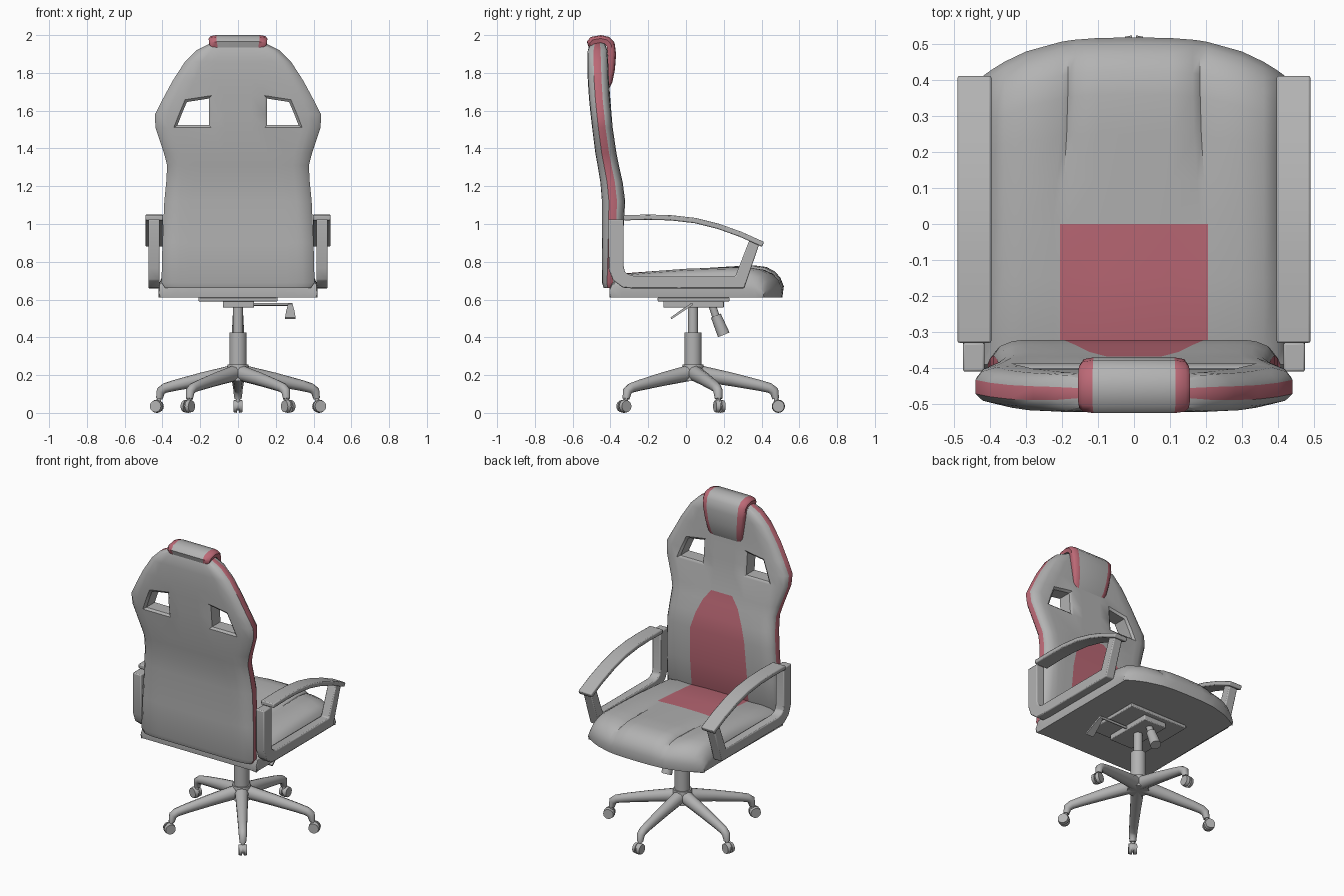
import bpy, bmesh, math
from mathutils import Vector, Matrix

if "Cube" in bpy.data.objects:
    bpy.data.objects.remove(bpy.data.objects["Cube"])

def material(name, rgb):
    m = bpy.data.materials.new(name)
    m.diffuse_color = (*rgb, 1)
    m.use_nodes = True
    m.node_tree.nodes["Principled BSDF"].inputs["Base Color"].default_value = m.diffuse_color
    return m

GREY = material("grey", (0.45, 0.45, 0.45))
RED = material("red", (0.50, 0.14, 0.18))

def finish(name, bm, angle=40, bevel=0):
    bmesh.ops.recalc_face_normals(bm, faces=bm.faces)
    me = bpy.data.meshes.new(name)
    bm.to_mesh(me)
    bm.free()
    ob = bpy.data.objects.new(name, me)
    bpy.context.collection.objects.link(ob)
    me.materials.append(GREY)
    me.materials.append(RED)
    if bevel:
        b = ob.modifiers.new("bevel", 'BEVEL')
        b.width, b.segments, b.limit_method = bevel, 2, 'ANGLE'
    for o in bpy.context.selected_objects:
        o.select_set(False)
    ob.select_set(True)
    bpy.context.view_layer.objects.active = ob
    bpy.ops.object.shade_smooth_by_angle(angle=math.radians(angle))
    return ob

def loft(bm, rings, closed=True, caps=True, red=None, skip=None):
    """Join rings of points with quads; red/skip are rules on (row, column)."""
    vs = [[bm.verts.new(p) for p in r] for r in rings]
    n = len(vs[0])
    for i in range(len(vs) - 1):
        for j in range(n if closed else n - 1):
            if skip and skip(i, j):
                continue
            k = (j + 1) % n
            f = bm.faces.new((vs[i][j], vs[i][k], vs[i + 1][k], vs[i + 1][j]))
            if red and red(i, j):
                f.material_index = 1
    if caps and closed:
        bm.faces.new(vs[0])
        bm.faces.new(vs[-1])
    return vs

def sweep(bm, path, sizes, side, n=4, matrix=Matrix()):
    """Mitred sweep; sizes are (half width along side, half height)."""
    pts = [Vector(p) for p in path]
    side = Vector(side)
    rings = []
    for i, p in enumerate(pts):
        d0 = (p - pts[i - 1]).normalized() if i else None
        d1 = (pts[i + 1] - p).normalized() if i < len(pts) - 1 else None
        t = ((d0 or d1) + (d1 or d0)).normalized()
        mitre = 1 / max(0.4, t.dot(d0 or d1))
        up = side.cross(t).normalized()
        w, h = sizes[i] if isinstance(sizes, list) else sizes
        r = math.sqrt(2) if n == 4 else 1.0
        ring = []
        for k in range(n):
            a = 2 * math.pi * (k + 0.5) / n
            ring.append(matrix @ (p + side * (w * r * math.cos(a)) + up * (h * r * mitre * math.sin(a))))
        rings.append(ring)
    loft(bm, rings)

def cylinder(bm, r1, r2, a, b, seg=20):
    a, b = Vector(a), Vector(b)
    rot = (b - a).to_track_quat('Z', 'Y').to_matrix().to_4x4()
    bmesh.ops.create_cone(bm, cap_ends=True, segments=seg, radius1=r1, radius2=r2, depth=(b - a).length,
                          matrix=Matrix.Translation((a + b) / 2) @ rot)

def box(bm, lo, hi):
    lo, hi = Vector(lo), Vector(hi)
    bmesh.ops.create_cube(bm, size=1, matrix=Matrix.Translation((lo + hi) / 2) @ Matrix.Diagonal((*(hi - lo), 1)))

# Backrest: stacked sections (z, half width, front y, back y, panel x, window inner x, window outer x)
ROWS = [(.66, .385, -.37, -.435, .19, .25, .30), (.69, .405, -.355, -.445, .205, .26, .31),
        (.90, .40, -.335, -.445, .205, .26, .31), (1.12, .39, -.322, -.445, .195, .25, .31),
        (1.22, .38, -.335, -.453, .165, .23, .30), (1.31, .375, -.355, -.468, .125, .19, .29),
        (1.375, .392, -.368, -.48, .075, .16, .30), (1.51, .437, -.388, -.497, .07, .14, .34),
        (1.58, .44, -.394, -.505, .07, .14, .313), (1.68, .40, -.402, -.513, .07, .14, .28),
        (1.76, .345, -.408, -.52, .07, .13, .23), (1.86, .28, -.412, -.522, .06, .12, .19),
        (1.92, .22, -.416, -.52, .05, .09, .14), (1.96, .14, -.43, -.505, .03, .06, .09)]
WIN = (7, 8)
rings = []
for z, w, yf, yb, p, a, b in ROWS:
    t = yf - yb
    half = [(0, yf), (p, yf), (a, yf), (b, yf), (w * .87, yf - .004), (w - .018, yf - .14 * t),
            (w, yf - .35 * t), (w, yf - .7 * t), (w - .02, yb + .13 * t), (w * .85, yb + .003),
            (b, yb), (a, yb), (p, yb), (0, yb)]
    full = half + [(-x, y) for x, y in half[12:0:-1]]
    rings.append([(x, y, z - (.022 if z == 1.68 and abs(x) > .2 else 0)) for x, y in full])
bm = bmesh.new()
vs = loft(bm, rings,
          red=lambda i, j: j in (6, 19) or (j in (0, 25) and ROWS[i][0] < 1.37),
          skip=lambda i, j: i in WIN and j in (2, 10, 15, 23))
# Window tunnels with a sunken rim
for fa, fb, ba, bb in ((2, 3, 11, 10), (24, 23, 15, 16)):
    def loop(a, b):
        return [vs[7][a], vs[7][b], vs[8][b], vs[9][b], vs[9][a], vs[8][a]]
    def inner(vl, dy):
        c = sum((v.co for v in vl), Vector()) / len(vl)
        return [bm.verts.new(v.co.lerp(c, .17) + Vector((0, dy, 0))) for v in vl]
    front, back = loop(fa, fb), loop(ba, bb)
    chain = [front, inner(front, -.012), inner(back, .012), back]
    for r0, r1 in zip(chain, chain[1:]):
        for k in range(6):
            q = (k + 1) % 6
            bm.faces.new((r0[k], r0[q], r1[q], r1[k]))
finish("backrest", bm)

# Head pillow: (y, z, half width) path draped over the top
PATH = [(-.515, 1.935, .145), (-.525, 1.965, .152), (-.505, 1.99, .155), (-.45, 2.0, .155), (-.405, 1.99, .155),
        (-.378, 1.96, .153), (-.37, 1.90, .15), (-.376, 1.82, .138), (-.39, 1.75, .125), (-.415, 1.70, .11)]
rings = []
for y, z, w in PATH:
    o = Vector((0, y, z))
    c = Vector((0, -.46, min(z, 1.92)))
    prof = [(-.96, .5), (-1, .22), (-.93, .06), (-.74, 0), (.74, 0), (.93, .06), (1, .22), (.96, .5)]
    rings.append([o.lerp(c, d) + Vector((f * w, 0, 0)) for f, d in prof])
bm = bmesh.new()
loft(bm, rings, red=lambda i, j: j in (0, 1, 2, 4, 5, 6))
finish("head_pillow", bm, 50)

# Seat: rows (y, height factor, centre z, bolster z, groove x, groove depth)
SEAT = [(-.40, .01, .73, .725, .205, 0), (-.405, .5, .73, .725, .205, 0), (-.39, .9, .735, .73, .205, 0),
        (-.34, 1, .738, .735, .205, 0), (-.15, 1, .752, .752, .205, 0), (0, 1, .762, .763, .205, 0),
        (.12, 1, .768, .767, .195, .006), (.25, 1, .776, .77, .187, .014), (.36, 1, .781, .77, .184, .016),
        (.425, .95, .781, .768, .183, .016), (.47, .82, .78, .767, .183, .016), (.50, .62, .78, .765, .183, .016),
        (.518, .35, .78, .76, .183, .012), (.51, .01, .78, .76, .183, 0)]
rings = []
for y, k, zc, zb, g, d in SEAT:
    half = [(0, zc), (.1, zc - .001), (g - .02, zc - .005), (g, (zc + zb) / 2 - .004 - d), (g + .02, zb - .003),
            (.3, zb), (.36, zb - .008), (.395, zb - .03), (.415, .69), (.42, .66), (.412, .61)]
    full = [(-x, z) for x, z in half[:0:-1]] + half
    front = min(1, max(0, (y - .1) / .3))
    rings.append([(x, y - .1 * front * abs(x / .41) ** 3, .61 + (z - .61) * k) for x, z in full])
bm = bmesh.new()
loft(bm, rings, closed=False, red=lambda i, j: SEAT[i][0] < 0 and 7 <= j <= 12 and i > 1)
bmesh.ops.holes_fill(bm, edges=bm.edges[:], sides=0)
finish("seat", bm, 45)

# Armrests: looped frame, curved arm and pad
for s, tag in ((1, "right"), (-1, "left")):
    bm = bmesh.new()
    frame = [(-.37, 1.025), (-.37, .77), (-.355, .725), (-.32, .698), (-.28, .692), (.285, .692), (.362, .905)]
    sizes = [(.03, .04)] * 2 + [(.03, .037)] * 2 + [(.03, .033)] * 2 + [(.03, .028)]
    sweep(bm, [(s * .445, y, z) for y, z in frame], sizes, (1, 0, 0))
    finish(tag + "_arm_frame", bm, 35, .006)
    bm = bmesh.new()
    pad = [(-.33, 1.033), (-.2, 1.036), (-.08, 1.033), (.05, 1.018), (.17, .988), (.29, .945), (.408, .892)]
    sweep(bm, [(s * .443, y, z) for y, z in pad], (.047, .014), (1, 0, 0))
    finish(tag + "_arm_pad", bm, 35, .006)

# Tilt mechanism under the seat
bm = bmesh.new()
box(bm, (-.21, -.15, .59), (.21, .23, .612))
box(bm, (-.08, -.12, .557), (.085, .20, .592))
finish("mechanism", bm, 30, .005)
bm = bmesh.new()
cylinder(bm, .02, .02, (0, .14, .565), (0, .162, .50), 16)
cylinder(bm, .028, .033, (0, .158, .515), (0, .20, .413), 16)
finish("tension_knob", bm)
bm = bmesh.new()
cylinder(bm, .008, .008, (.07, .03, .575), (.285, .03, .575), 10)
sweep(bm, [(.277, .035, .578), (.277, -.03, .535), (.277, -.08, .50)], [(.010, .006), (.022, .006), (.028, .005)], (1, 0, 0))
finish("height_lever", bm)

# Gas lift column and hub
CY = .037
bm = bmesh.new()
cylinder(bm, .046, .046, (0, CY, .22), (0, CY, .425), 24)
cylinder(bm, .027, .027, (0, CY, .42), (0, CY, .57), 20)
cylinder(bm, .065, .055, (0, CY, .17), (0, CY, .255), 20)
finish("column", bm)

# Five star legs with twin wheel casters
for i in range(5):
    m = Matrix.Translation((0, CY, 0)) @ Matrix.Rotation(math.radians(72 * i), 4, 'Z')
    bm = bmesh.new()
    sweep(bm, [(0, .02, .212), (0, .2, .178), (0, .35, .146), (0, .405, .132), (0, .43, .115), (0, .438, .075)],
          [(.042, .043), (.034, .036), (.028, .029), (.026, .026), (.025, .023), (.02, .018)], (1, 0, 0), 10, m)
    finish(f"leg_{i + 1}", bm, 50)
    bm = bmesh.new()
    for s in (1, -1):
        cylinder(bm, .035, .031, m @ Vector((s * .005, .452, .035)), m @ Vector((s * .025, .452, .035)), 16)
    cylinder(bm, .028, .028, m @ Vector((-.006, .45, .04)), m @ Vector((.006, .45, .04)), 12)
    cylinder(bm, .012, .012, m @ Vector((0, .44, .04)), m @ Vector((0, .44, .09)), 10)
    finish(f"caster_{i + 1}", bm)
